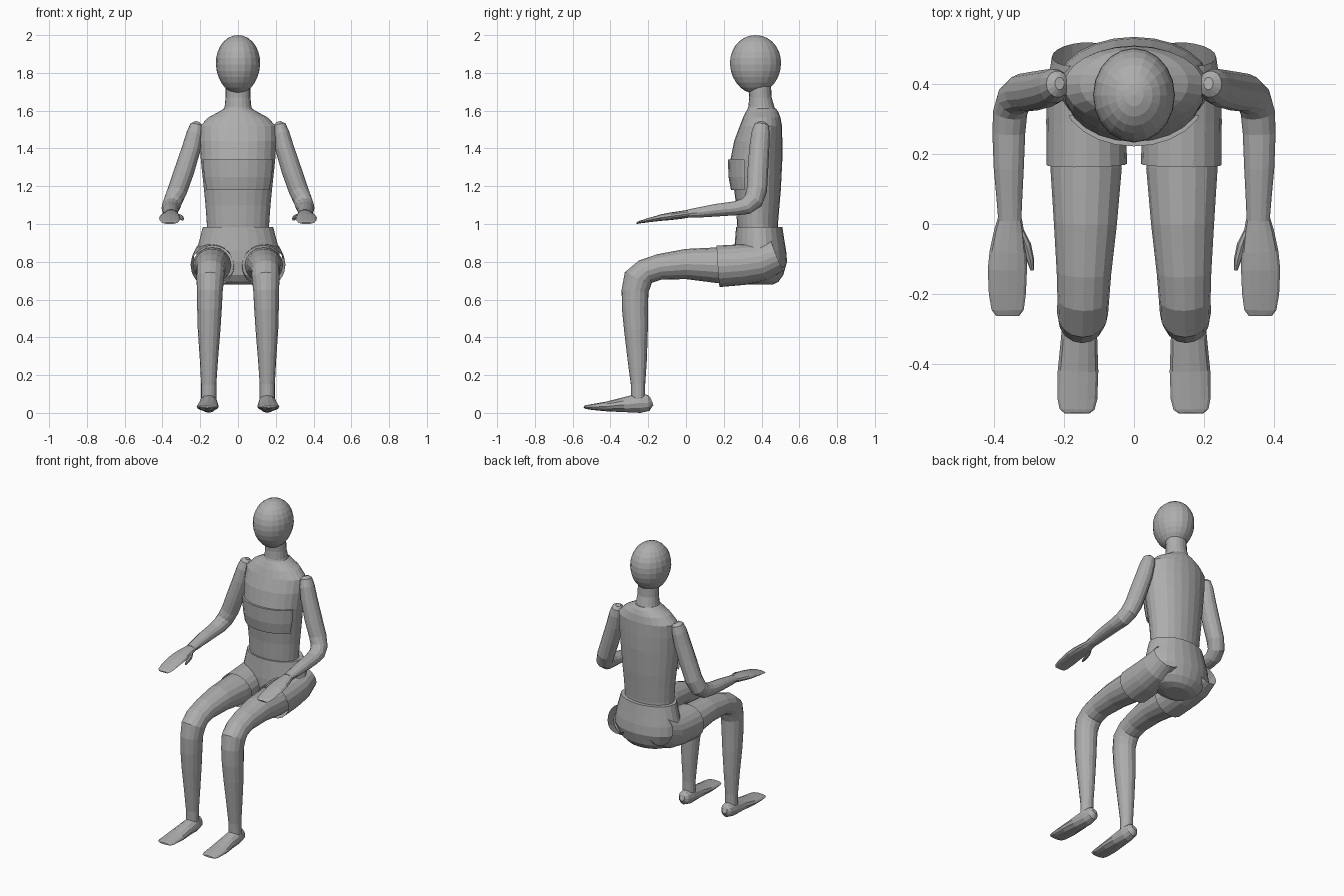
import bpy, bmesh, math
from mathutils import Vector

grey = bpy.data.materials.new("mid grey")
grey.diffuse_color = (0.42, 0.42, 0.42, 1)


def finish(bm, name, mirror=False):
    bmesh.ops.recalc_face_normals(bm, faces=bm.faces)
    me = bpy.data.meshes.new(name)
    bm.to_mesh(me)
    bm.free()
    me.materials.append(grey)
    ob = bpy.data.objects.new(name, me)
    bpy.context.collection.objects.link(ob)
    if mirror:
        ob.modifiers.new("mirror", 'MIRROR').use_mirror_merge = False
    return ob


def loft(rings, n=16, caps=(True, True)):
    """Rings of (x, y, z, side radius, other radius) swept along their centres."""
    bm = bmesh.new()
    pts = [Vector(r[:3]) for r in rings]
    loops = []
    for i, r in enumerate(rings):
        t = (pts[min(i + 1, len(pts) - 1)] - pts[max(i - 1, 0)]).normalized()
        side = Vector((1, 0, 0))
        side = (side - t * side.dot(t)).normalized()
        up = t.cross(side)
        loops.append([bm.verts.new(pts[i] + side * r[3] * math.cos(a) + up * r[4] * math.sin(a))
                      for a in (2 * math.pi * k / n for k in range(n))])
    for a, b in zip(loops, loops[1:]):
        for k in range(n):
            bm.faces.new((a[k], a[(k + 1) % n], b[(k + 1) % n], b[k]))
    if caps[0]:
        bm.faces.new(loops[0])
    if caps[1]:
        bm.faces.new(loops[-1])
    return bm


def upright(rows, n=24):
    """Rows of (z, front y, back y, half width), straight up."""
    bm = loft([(0, (f + b) / 2, 0.5 * i, w, (b - f) / 2) for i, (z, f, b, w) in enumerate(rows)], n)
    bm.verts.ensure_lookup_table()
    for i, row in enumerate(rows):          # level rings at their true height
        f, b, w = row[1:]
        for k in range(n):
            a = 2 * math.pi * k / n
            bm.verts[i * n + k].co = (w * math.cos(a), (f + b) / 2 + (b - f) / 2 * math.sin(a), row[0])
    return bm


# head
bm = bmesh.new()
bmesh.ops.create_uvsphere(bm, u_segments=20, v_segments=14, radius=1)
for v in bm.verts:
    x, y, z = v.co
    taper = 1 + 0.05 * z
    v.co = (0.117 * x * taper, 0.368 + 0.135 * y * taper, 1.845 + 0.155 * z)
finish(bm, "head")

# neck
finish(upright([(1.58, .315, .48, .085), (1.62, .33, .468, .071), (1.67, .335, .453, .066),
                (1.74, .33, .45, .066)], 20), "neck")

# torso
finish(upright([(.95, .275, .487, .165), (1.0, .27, .487, .165), (1.1, .265, .495, .172),
                (1.18, .255, .502, .18), (1.34, .235, .51, .197), (1.44, .255, .51, .203),
                (1.52, .285, .508, .2), (1.565, .303, .5, .155), (1.595, .318, .488, .1),
                (1.612, .328, .475, .073)]), "torso")

# chest band, front part only
bm = upright([(1.18, .238, .502, .187), (1.25, .225, .51, .197), (1.342, .222, .516, .206)])
cut = bmesh.ops.bisect_plane(bm, geom=bm.verts[:] + bm.edges[:] + bm.faces[:],
                             plane_co=(0, .31, 0), plane_no=(0, 1, 0), clear_outer=True)
bmesh.ops.holes_fill(bm, edges=[e for e in bm.edges if e.is_boundary])
finish(bm, "chest_band")

# pelvis
finish(upright([(.68, .33, .46, .08), (.695, .29, .49, .14), (.73, .265, .515, .19),
                (.8, .255, .535, .222), (.86, .255, .53, .218), (.92, .26, .52, .203),
                (.985, .265, .51, .186)]), "pelvis")

# shorts legs, open at both ends
sleeve = loft([(.135, .17, .776, .115, .11), (.137, .3, .785, .114, .108),
               (.142, .4, .80, .107, .103), (.15, .485, .835, .085, .088)], 20, (False, False))
finish(sleeve, "shorts_leg", True)

# legs: thigh, knee, shin
finish(loft([(.137, .44, .80, .085, .085), (.137, .3, .785, .1, .095), (.137, .16, .782, .102, .094),
             (.139, 0, .788, .09, .08), (.143, -.14, .773, .078, .068), (.145, -.215, .748, .074, .068),
             (.147, -.255, .708, .073, .078), (.149, -.27, .645, .068, .071), (.151, -.27, .55, .065, .069),
             (.153, -.265, .44, .06, .063), (.154, -.258, .28, .048, .051),
             (.155, -.254, .15, .04, .038), (.155, -.253, .07, .04, .037)], 16), "leg", True)

# feet
finish(loft([(.155, -.18, .06, .018, .02), (.155, -.198, .053, .036, .042), (.155, -.245, .052, .046, .052),
             (.157, -.33, .043, .052, .039), (.16, -.42, .034, .058, .026), (.162, -.5, .031, .057, .015),
             (.163, -.53, .031, .05, .01), (.163, -.541, .032, .036, .005)], 12), "foot", True)

# arms: shoulder, elbow, forearm
finish(loft([(.213, .402, 1.54, .014, .018), (.218, .40, 1.525, .034, .038), (.228, .395, 1.48, .044, .05),
             (.247, .388, 1.4, .05, .054), (.285, .38, 1.28, .053, .056), (.32, .375, 1.18, .052, .055),
             (.343, .357, 1.125, .05, .053), (.354, .318, 1.095, .049, .046), (.358, .26, 1.083, .047, .038),
             (.358, .16, 1.073, .043, .034), (.356, .06, 1.06, .036, .027),
             (.355, .01, 1.055, .033, .022)], 14), "arm", True)

# hands with thumbs
finish(loft([(.354, .03, 1.057, .031, .02), (.357, -.02, 1.049, .043, .021), (.36, -.08, 1.041, .053, .02),
             (.362, -.13, 1.034, .056, .017), (.362, -.2, 1.02, .053, .011), (.361, -.245, 1.01, .046, .007),
             (.361, -.262, 1.004, .034, .004)], 12), "hand", True)
finish(loft([(.322, -.02, 1.045, .008, .012), (.308, -.06, 1.038, .014, .014),
             (.297, -.1, 1.03, .011, .011), (.291, -.132, 1.024, .005, .006)], 8), "thumb", True)
